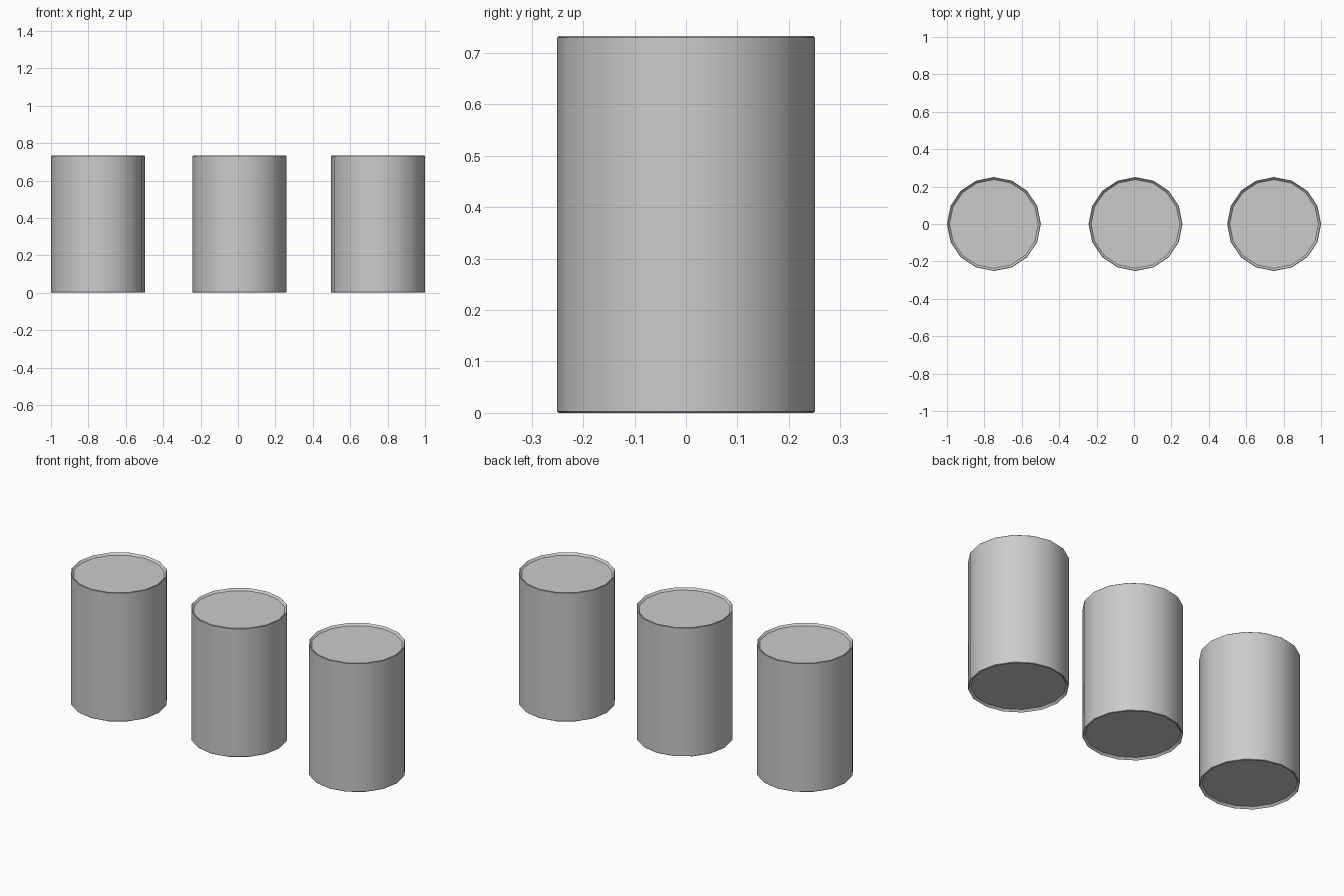
import bpy, bmesh
from math import cos, sin, tau, radians

if "Cube" in bpy.data.objects:
    bpy.data.objects.remove(bpy.data.objects["Cube"])

SIDES, R, H = 16, 0.251, 0.733

# Half profile: recessed end disc, sloped inner lip, tiny outer chamfer
lower = [(R - 0.014, 0.011), (R - 0.003, 0.0), (R, 0.003)]
profile = lower + [(r, H - z) for r, z in reversed(lower)]


def make_can(name, x):
    bm = bmesh.new()
    rings = [[bm.verts.new((r * cos(tau * i / SIDES), r * sin(tau * i / SIDES), z))
              for i in range(SIDES)] for r, z in profile]
    # Walls between neighbouring rings
    for a, b in zip(rings, rings[1:]):
        for i in range(SIDES):
            j = (i + 1) % SIDES
            bm.faces.new((a[i], a[j], b[j], b[i]))
    # Recessed bottom and top discs
    bm.faces.new(rings[0][::-1])
    bm.faces.new(rings[-1])
    bmesh.ops.recalc_face_normals(bm, faces=bm.faces)
    mesh = bpy.data.meshes.new(name)
    bm.to_mesh(mesh)
    bm.free()
    obj = bpy.data.objects.new(name, mesh)
    obj.location.x = x
    bpy.context.collection.objects.link(obj)
    # Smooth barrel, sharp rims
    bpy.ops.object.select_all(action='DESELECT')
    obj.select_set(True)
    bpy.context.view_layer.objects.active = obj
    bpy.ops.object.shade_smooth_by_angle(angle=radians(30))


# Row of three cans
for name, x in (("left_can", -0.749), ("middle_can", 0.008), ("right_can", 0.749)):
    make_can(name, x)
